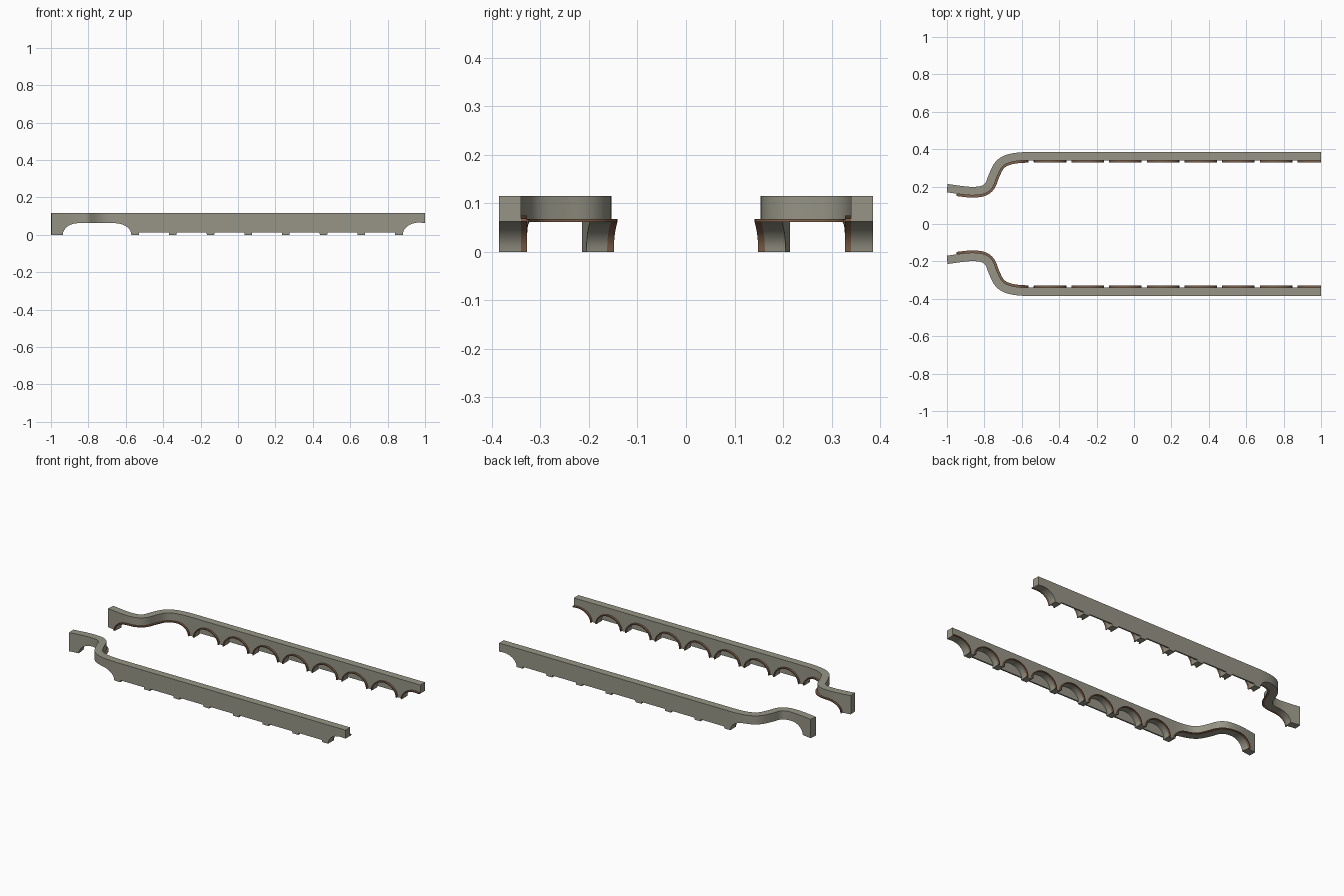
import bpy, bmesh, math
from mathutils import Vector

if "Cube" in bpy.data.objects:
    bpy.data.objects.remove(bpy.data.objects["Cube"])

TOP, HALF, SKIN, LIP = 0.115, 0.0225, 0.009, 0.012


def material(name, rgb):
    m = bpy.data.materials.new(name)
    m.diffuse_color = (*rgb, 1)
    m.use_nodes = True
    m.node_tree.nodes["Principled BSDF"].inputs["Base Color"].default_value = m.diffuse_color
    return m


STONE = material("stone", (0.31, 0.30, 0.24))
BROWN = material("brown_trim", (0.22, 0.12, 0.07))

# Plan centreline: straight run, then an S-bend to the narrow end
KEYS = [Vector(p) for p in [(1, .3625), (-.56, .3625), (-.66, .353), (-.72, .322),
                            (-.754, .26), (-.775, .208), (-.81, .182),
                            (-.87, .176), (-.94, .183), (-1, .192)]]
path = [KEYS[0]]
for i in range(1, len(KEYS) - 1):
    p1, p2 = KEYS[i], KEYS[i + 1]
    m1 = (KEYS[i + 1] - KEYS[i - 1]) / 2 if i > 1 else Vector((-.1, 0))
    m2 = (KEYS[i + 2] - p1) / 2 if i + 2 < len(KEYS) else (p2 - p1)
    for k in range(4):
        t = k / 4
        path.append(p1 * (2*t**3 - 3*t*t + 1) + m1 * (t**3 - 2*t*t + t)
                    + p2 * (3*t*t - 2*t**3) + m2 * (t**3 - t*t))
path.append(KEYS[-1])
dist = [0]
for a, b in zip(path, path[1:]):
    dist.append(dist[-1] + (b - a).length)
S_END = 1 - dist[-1]


def plan(s, d):
    """Point at s along the centreline (s = x on the straight), d outward."""
    l = min(max(1 - s, 0), dist[-1])
    i = max(j for j in range(len(path) - 1) if dist[j] <= l + 1e-9)
    f = (l - dist[i]) / (dist[i + 1] - dist[i])
    n = len(path) - 1
    t0 = (path[min(i + 1, n)] - path[max(i - 1, 0)]).normalized()
    t1 = (path[min(i + 2, n)] - path[i]).normalized()
    tan = t0.lerp(t1, f).normalized()
    p = path[i].lerp(path[i + 1], f) + Vector((tan.y, -tan.x)) * d
    return max(p.x, -1), p.y


def quarter(s0, direction, r, h, n=8):
    """Quarter-ellipse from the springing point up to the crown."""
    return [(s0 + direction * r * (1 - math.cos(a)), h * math.sin(a))
            for a in (math.pi / 2 * k / n for k in range(n + 1))]


# Arch outlines (s, z), each with a flag for cutting right through
arches = []
left = quarter(S_END + .061, 1, .085, .062)
right = quarter(-.57, -1, .085, .062)
bend = sorted(1 - d for d in dist if left[-1][0] + .005 < 1 - d < right[-1][0] - .005)
arches.append((left + [(s, .062) for s in bend] + right[::-1], True))
for k in range(7):
    c = -.449 + .2014 * k
    arches.append((quarter(c - .081, 1, .081, .069)
                   + quarter(c + .081, -1, .081, .069)[-2::-1], False))
arches.append((quarter(.881, 1, .085, .065) + [(1, .063)], True))


def finish(name, sections, mat):
    bm = bmesh.new()
    rows = [[bm.verts.new(p) for p in sec] for sec in sections]
    n = len(rows[0])
    for a, b in zip(rows, rows[1:]):
        for j in range(n):
            bm.faces.new((a[j], a[(j + 1) % n], b[(j + 1) % n], b[j]))
    bm.faces.new(rows[0])
    bm.faces.new(rows[-1])
    bmesh.ops.remove_doubles(bm, verts=bm.verts, dist=1e-5)
    bmesh.ops.dissolve_degenerate(bm, edges=bm.edges, dist=1e-5)
    bmesh.ops.recalc_face_normals(bm, faces=bm.faces)
    me = bpy.data.meshes.new(name)
    bm.to_mesh(me)
    bm.free()
    me.materials.append(mat)
    ob = bpy.data.objects.new(name, me)
    bpy.context.collection.objects.link(ob)
    bpy.ops.object.select_all(action='DESELECT')
    ob.select_set(True)
    bpy.context.view_layer.objects.active = ob
    bpy.ops.object.shade_smooth_by_angle(angle=math.radians(30))


def wall(name, side):
    # Stations hold inner and outer underside heights
    stations = [(S_END, 0, 0)]
    for pts, through in arches:
        stations += [(s, z, z if through else min(z, .012)) for s, z in pts]
    sections = []
    for s, zi, zo in stations:
        ring = [(HALF, TOP), (-HALF, TOP), (-HALF, zi),
                (HALF - SKIN, zi), (HALF - SKIN, zo), (HALF, zo)]
        sections.append([(x, y * side, z) for d, z in ring for x, y in [plan(s, d)]])
    finish(name, sections, STONE)


def trim(name, pts, side):
    # Narrow moulding around the arch edge, standing proud of the inner face
    sections = []
    for i, (s, z) in enumerate(pts):
        a, b = pts[max(i - 1, 0)], pts[min(i + 1, len(pts) - 1)]
        t = Vector((b[0] - a[0], b[1] - a[1])).normalized()
        if z < 1e-6:
            t = Vector((0, 1 if i == 0 else -1))
        s2, z2 = s - t.y * .006, z + t.x * .006
        ring = [(s, z, -HALF + .002), (s, z, -HALF - LIP),
                (s2, z2, -HALF - LIP), (s2, z2, -HALF + .002)]
        sections.append([(x, y * side, h) for u, h, d in ring for x, y in [plan(u, d)]])
    finish(name, sections, BROWN)


for label, side in (("back", 1), ("front", -1)):
    wall(label + "_wall", side)
    for i, (pts, _) in enumerate(arches):
        trim(f"{label}_arch_trim_{i + 1}", pts, side)
